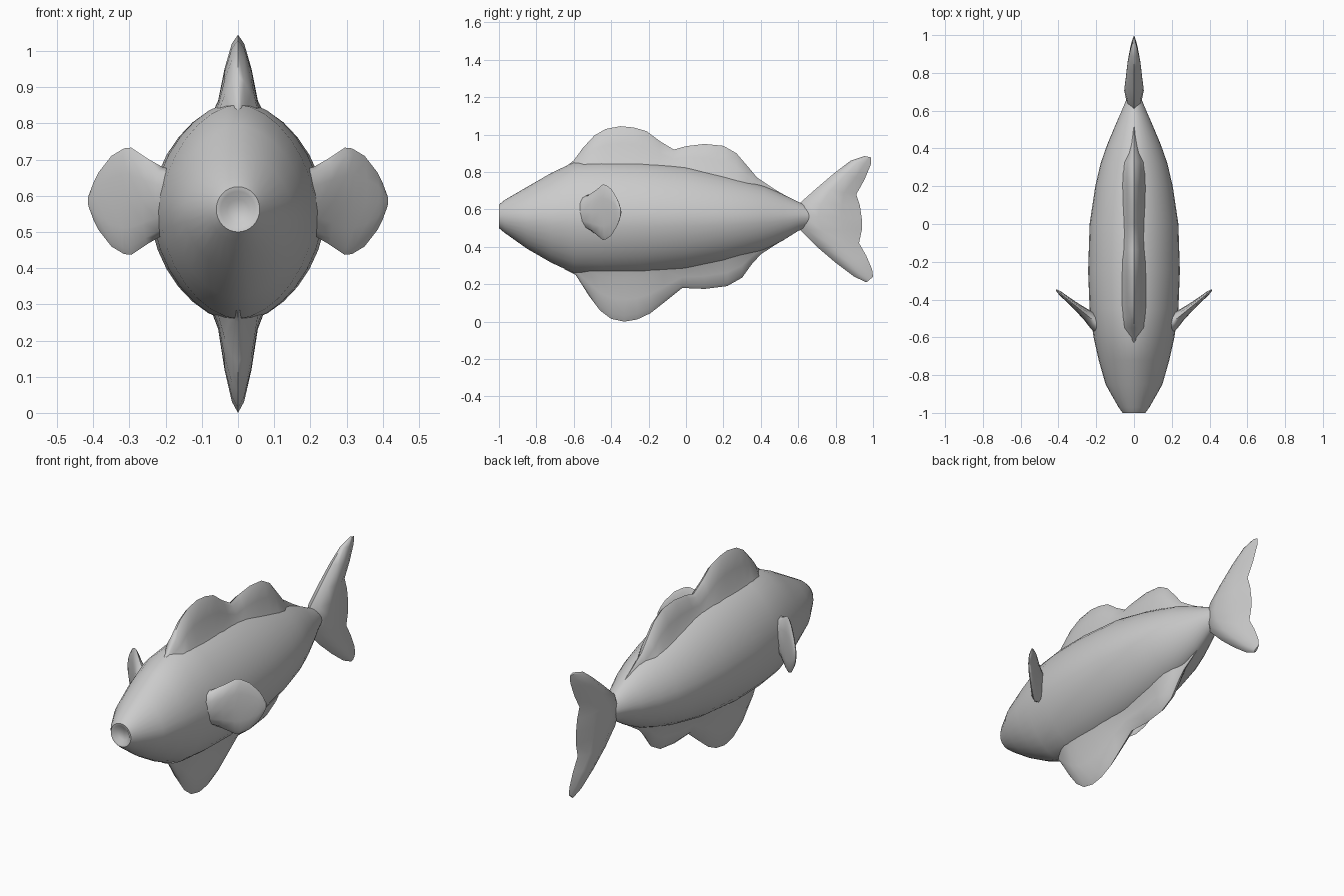
import bpy, bmesh
from math import cos, sin, pi
from mathutils import Vector

if "Cube" in bpy.data.objects:
    bpy.data.objects.remove(bpy.data.objects["Cube"])


def loft(name, rings, cap_start=True, cap_end=True, angle=55):
    """Skin closed rings of equal length into one smooth object."""
    bm = bmesh.new()
    vs = [[bm.verts.new(p) for p in r] for r in rings]
    n = len(rings[0])
    for a, b in zip(vs, vs[1:]):
        for i in range(n):
            j = (i + 1) % n
            bm.faces.new((a[i], a[j], b[j], b[i]))
    if cap_start:
        bm.faces.new(vs[0][::-1])
    if cap_end:
        bm.faces.new(vs[-1])
    bmesh.ops.remove_doubles(bm, verts=bm.verts, dist=1e-5)
    bmesh.ops.recalc_face_normals(bm, faces=bm.faces)
    me = bpy.data.meshes.new(name)
    bm.to_mesh(me)
    bm.free()
    ob = bpy.data.objects.new(name, me)
    bpy.context.collection.objects.link(ob)
    bpy.ops.object.select_all(action='DESELECT')
    ob.select_set(True)
    bpy.context.view_layer.objects.active = ob
    bpy.ops.object.shade_smooth_by_angle(angle=angle * pi / 180)
    return ob


def sgnpow(v, e):
    return abs(v) ** e * (1 if v >= 0 else -1)


def interp(table, y, k):
    for a, b in zip(table, table[1:]):
        if y <= b[0]:
            t = (y - a[0]) / (b[0] - a[0])
            return a[k] + (b[k] - a[k]) * t
    return table[-1][k]


# Body stations: y, half width, bottom z, top z
BODY = [(-1.0, .06, .50, .625), (-.97, .082, .475, .65), (-.85, .15, .39, .72),
        (-.72, .187, .315, .795), (-.6, .214, .26, .852), (-.45, .235, .25, .862),
        (-.25, .243, .25, .86), (0, .235, .275, .835), (.2, .205, .315, .79),
        (.32, .177, .35, .755), (.42, .142, .385, .725), (.52, .10, .435, .68),
        (.6, .065, .485, .64), (.66, .04, .51, .615)]


def body_ring(y, w, lo, hi, n=32, p=1.78):
    c, h = (lo + hi) / 2, (hi - lo) / 2
    if y < -.9:
        p = 2
    return [(w * sgnpow(cos(2 * pi * i / n), 2 / p), y,
             c + h * sgnpow(sin(2 * pi * i / n), 2 / p)) for i in range(n)]


# Body with a small recessed mouth
mouth = [(-.98, .03, .53, .59), (-.998, .048, .512, .612)]
loft("body", [body_ring(*s) for s in mouth + BODY])


def fin_ring(a, b, profile):
    """Cross-section running from point a to point b in the centre plane."""
    side = [(w, a[0] + (b[0] - a[0]) * t, a[1] + (b[1] - a[1]) * t) for t, w in profile]
    return side + [(-x, y, z) for x, y, z in reversed(side)]


def body_fin(name, edge, k, sign):
    """Fin along the back or belly whose root blends into the body."""
    rings = []
    for y, z in edge:
        skin = interp(BODY, y, k)
        s = min(1, .45 + max(0, sign * (z - skin)) / .12)
        s *= min(1, interp(BODY, y, 1) / .18)
        prof = [(0, .085 * s), (.25, .055 * s), (.62, .037 * s), (.9, .017 * s), (1, 0)]
        rings.append(fin_ring((y, skin - sign * .06), (y, z), prof))
    return loft(name, rings)


# Back fin and belly fin
body_fin("dorsal_fin", [(-.66, .815), (-.6, .862), (-.55, .93), (-.49, .995), (-.43, 1.03),
                        (-.35, 1.045), (-.28, 1.038), (-.21, 1.018), (-.14, .965), (-.065, .92),
                        (0, .938), (.1, .95), (.2, .94), (.27, .90), (.33, .83),
                        (.38, .77), (.47, .71), (.56, .657)], 3, 1)
body_fin("belly_fin", [(-.65, .28), (-.59, .25), (-.52, .14), (-.46, .06), (-.4, .015),
                       (-.33, 0), (-.26, .012), (-.19, .045), (-.12, .1), (-.02, .18),
                       (.1, .175), (.22, .19), (.3, .235), (.35, .305), (.4, .36),
                       (.48, .412), (.56, .46)], 2, -1)

# Forked tail: leading edge y, z, trailing edge y, z, half thickness
TAIL = [(.955, .885, .99, .878, .006), (.88, .86, .988, .84, .02), (.8, .80, .955, .76, .034),
        (.70, .715, .91, .68, .043), (.61, .635, .93, .62, .05), (.58, .57, .94, .55, .052),
        (.61, .49, .94, .49, .05), (.70, .40, .925, .42, .043), (.80, .315, .965, .35, .034),
        (.9, .24, .995, .28, .02), (.965, .21, 1.0, .24, .006)]
loft("tail_fin", [fin_ring(t[:2], t[2:4], [(0, 0), (.12, t[4] * .65), (.35, t[4]),
                                          (.7, t[4] * .6), (1, 0)]) for t in TAIL])

# Side fins: distance out in x, half height, half thickness
SIDE = [(.15, .08, .05), (.21, .095, .043), (.25, .118, .03), (.295, .148, .021),
        (.315, .146, .018), (.35, .125, .014), (.385, .08, .011), (.40, .05, .008),
        (.413, .015, .003)]
for label, sx in (("right", 1), ("left", -1)):
    rings = []
    for x, h, t in SIDE:
        mid = Vector((x, -.515 + (x - .21) * .82, .585))
        ring = []
        for i in range(12):
            a = 2 * pi * i / 12
            q = mid + Vector((.45, -.9, 0)) * t * cos(a) + Vector((0, 0, h * sin(a)))
            ring.append((q.x * sx, q.y, q.z))
        rings.append(ring)
    loft(label + "_side_fin", rings)
